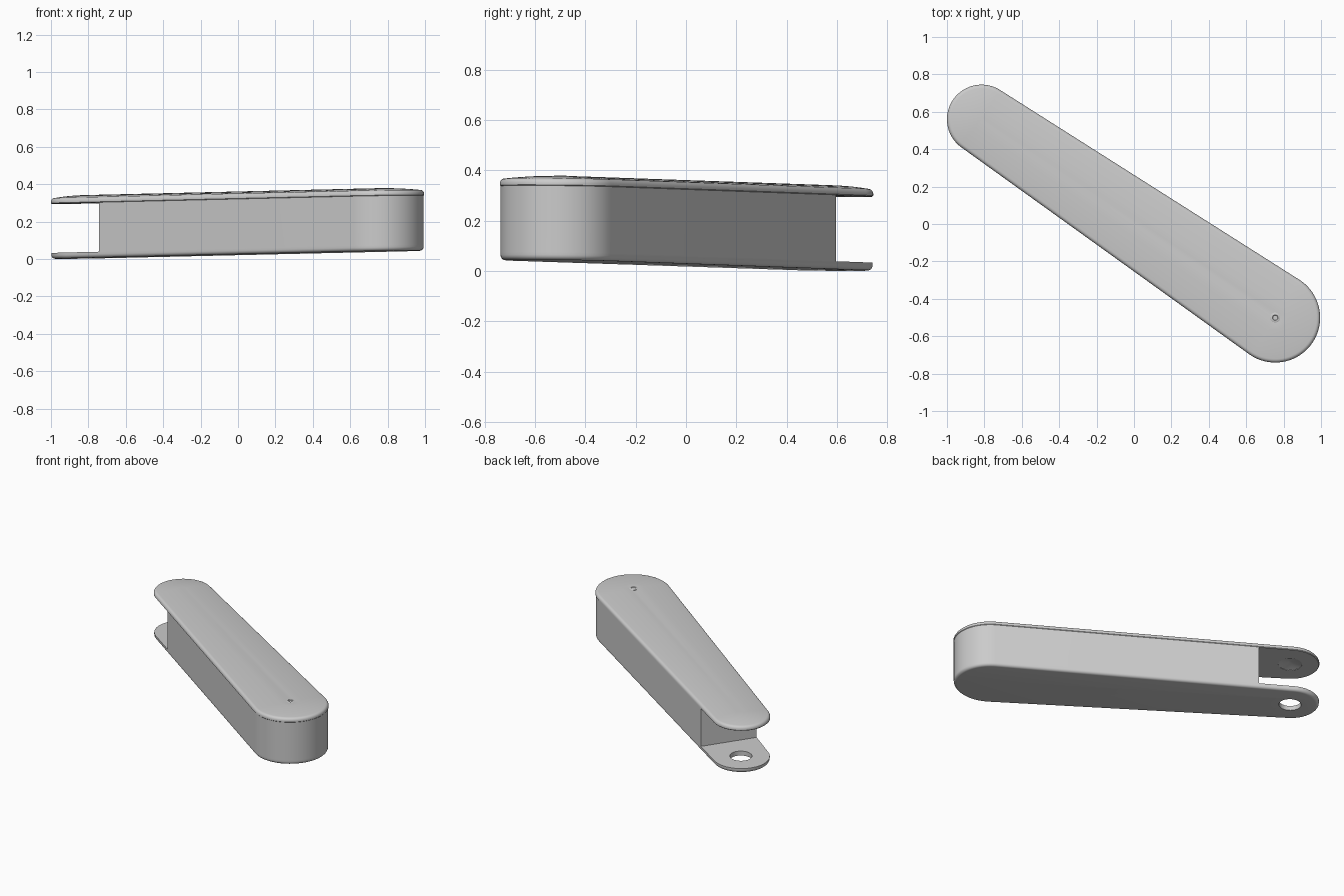
import bpy, bmesh, math
from mathutils import Matrix

if "Cube" in bpy.data.objects:
    bpy.data.objects.remove(bpy.data.objects["Cube"])

# Tapered arm: small end at local x = 0, big end at local x = L
L, R_SMALL, R_BIG = 1.894, 0.185, 0.24
THETA = math.acos((R_SMALL - R_BIG) / L)
PLACE = Matrix(((0.829, 0.56, 0, -0.815),
                (-0.56, 0.829, 0, 0.56),
                (0.0195, 0, 1, 0.0036),
                (0, 0, 0, 1)))

grey = bpy.data.materials.new("light grey")
grey.use_nodes = True
COLOUR = (0.6, 0.6, 0.6, 1)
grey.diffuse_color = COLOUR
grey.node_tree.nodes["Principled BSDF"].inputs["Base Color"].default_value = COLOUR


def arc(cx, r, start, end, n=40):
    angles = [start + (end - start) * i / n for i in range(n + 1)]
    return [(cx + r * math.cos(a), r * math.sin(a)) for a in angles]


def outline(inset=0.0, scale=1.0):
    """Two round ends joined by tangent sides."""
    small, big = (R_SMALL - inset) * scale, (R_BIG - inset) * scale
    return (arc(0, small, THETA, 2 * math.pi - THETA)
            + arc(L, big, -THETA, THETA))


def body_outline(inset, cut):
    """Round big end with a square cut at the small end."""
    w = (R_SMALL - inset - math.cos(THETA) * cut) / math.sin(THETA)
    return [(cut, w), (cut, -w)] + arc(L, R_BIG - inset, -THETA, THETA)


def circle(cx, r, n=48):
    return arc(cx, r, 0, 2 * math.pi * (n - 1) / n, n - 1)


def loft(name, rings, cap_end=True, dip=0.0):
    """Skin a stack of (points, z) rings; the last may sink towards the big end."""
    bm = bmesh.new()
    rows = [[bm.verts.new((x, y, z)) for x, y in pts] for pts, z in rings]
    for v in rows[-1]:
        v.co.z -= dip * v.co.x / L
    for a, b in zip(rows, rows[1:]):
        for i in range(len(a)):
            j = (i + 1) % len(a)
            bm.faces.new((a[i], a[j], b[j], b[i]))
    bm.faces.new(rows[0][::-1])
    if cap_end:
        bm.faces.new(rows[-1])
    bmesh.ops.remove_doubles(bm, verts=bm.verts, dist=1e-5)
    bmesh.ops.recalc_face_normals(bm, faces=bm.faces)
    bm.transform(PLACE)
    mesh = bpy.data.meshes.new(name)
    bm.to_mesh(mesh)
    bm.free()
    mesh.materials.append(grey)
    obj = bpy.data.objects.new(name, mesh)
    bpy.context.collection.objects.link(obj)
    return obj


def select(obj):
    bpy.ops.object.select_all(action='DESELECT')
    obj.select_set(True)
    bpy.context.view_layer.objects.active = obj


def cut_with(obj, cutter):
    cutter.hide_render = True
    mod = obj.modifiers.new("cut", 'BOOLEAN')
    mod.object, mod.operation, mod.solver = cutter, 'DIFFERENCE', 'EXACT'
    select(obj)
    bpy.ops.object.modifier_apply(modifier=mod.name)
    bpy.data.objects.remove(cutter)


def fillet(size, z_flat, direction, steps=5):
    """Quarter-round (inset, z) pairs from the flat face to the side."""
    angles = [math.pi / 2 * i / steps for i in range(steps + 1)]
    return [(size * (1 - math.sin(a)), z_flat + direction * size * (1 - math.cos(a)))
            for a in angles]


# Bottom plate with rounded lower edge and a pivot hole
SIDE = 0.003
lower = [(outline(SIDE + d), z) for d, z in fillet(0.02, 0, 1)]
bottom_plate = loft("bottom_plate", lower + [(outline(SIDE), 0.031)])
cut_with(bottom_plate, loft("hole_cutter", [(circle(0, 0.07), -0.1), (circle(0, 0.07), 0.1)]))

# Solid body, cut square to leave the pivot fork open
body = loft("body", [(body_outline(SIDE, 0.215), z) for z in (0.03, 0.295)])

# Top cover: rounded rim, gentle dome and a faint groove along the middle
rim = [(outline(d), z) for d, z in fillet(0.02, 0.325, -1)][::-1]
dome = [(outline(0.02, f), 0.325 + 0.013 * (1 - f * f)) for f in (0.85, 0.7, 0.5, 0.3, 0.12, 0)]
top_cover = loft("top_cover", [(outline(0.004), 0.294), (outline(), 0.298)] + rim + dome,
                 cap_end=False, dip=0.004)
cut_with(top_cover, loft("dimple_cutter", [(circle(0, 0.075), 0.28), (circle(0, 0.075), 0.296),
                                           (circle(0, 0.01), 0.312)]))

# Small ring-shaped screw head at the big end
screw_profile = [(0.027, 0.325), (0.027, 0.337), (0.024, 0.339), (0.015, 0.339), (0.012, 0.335)]
screw = loft("screw", [(circle(L, r), z) for r, z in screw_profile])

for part in (bottom_plate, body, top_cover, screw):
    select(part)
    bpy.ops.object.shade_smooth_by_angle(angle=math.radians(35))
